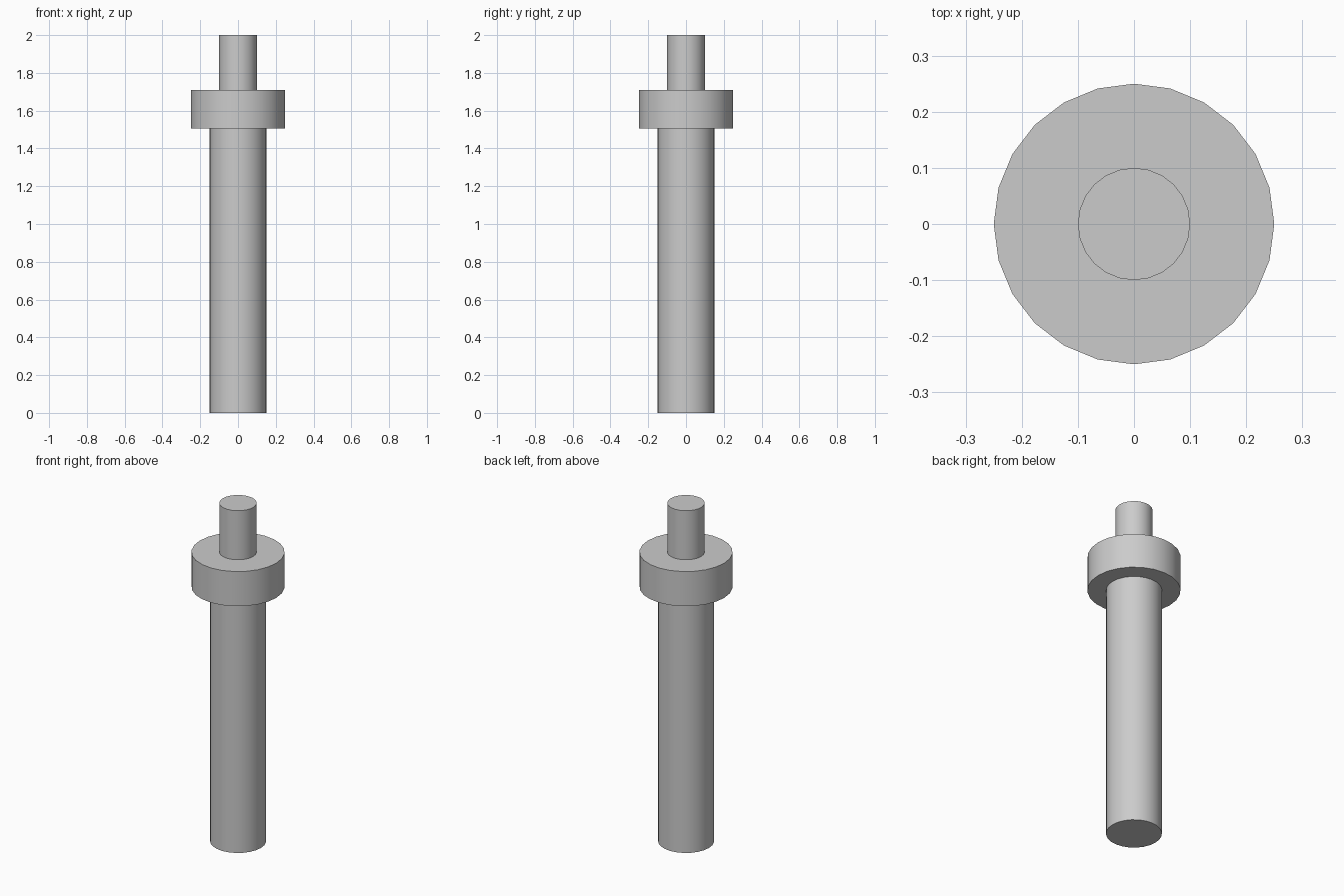
import bpy
import math

if "Cube" in bpy.data.objects:
    bpy.data.objects.remove(bpy.data.objects["Cube"], do_unlink=True)

# Single plain grey finish
grey = bpy.data.materials.new("plain_grey")
grey.use_nodes = True
color = (0.6, 0.6, 0.6, 1.0)
grey.diffuse_color = color
grey.node_tree.nodes["Principled BSDF"].inputs["Base Color"].default_value = color


def cylinder(name, radius, bottom, top):
    """Upright cylinder between two heights, smooth sides and sharp rims."""
    bpy.ops.mesh.primitive_cylinder_add(
        vertices=24, radius=radius, depth=top - bottom,
        location=(0, 0, (bottom + top) / 2))
    part = bpy.context.object
    part.name = name
    part.data.materials.append(grey)
    bpy.ops.object.shade_smooth_by_angle(angle=math.radians(30))
    return part


# Long shaft, wide collar and narrow top pin
cylinder("shaft", 0.15, 0.0, 1.505)
cylinder("collar", 0.25, 1.505, 1.71)
cylinder("top_pin", 0.1, 1.71, 2.0)
